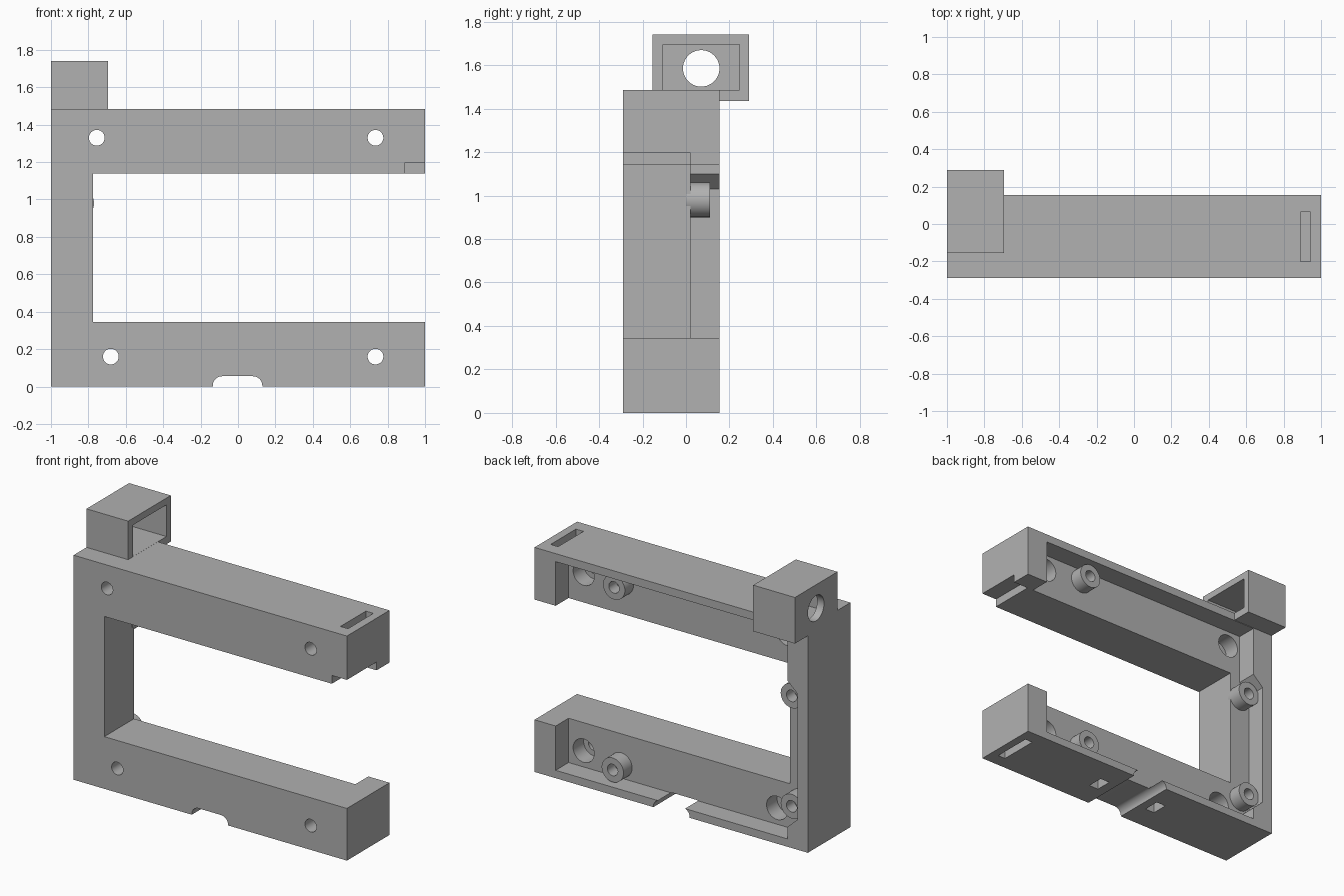
import bpy, bmesh
from math import sin, cos, pi

if "Cube" in bpy.data.objects:
    bpy.data.objects.remove(bpy.data.objects["Cube"])

grey = bpy.data.materials.new("plain grey")
grey.use_nodes = True
grey.diffuse_color = (0.44, 0.44, 0.44, 1)
grey.node_tree.nodes["Principled BSDF"].inputs["Base Color"].default_value = grey.diffuse_color


def prism(name, outline, start, end, axis="y"):
    """Extrude an outline along y (points are x, z) or along x (points are y, z)."""
    def place(p, d):
        return (p[0], d, p[1]) if axis == "y" else (d, p[0], p[1])
    bm = bmesh.new()
    near = [bm.verts.new(place(p, start)) for p in outline]
    far = [bm.verts.new(place(p, end)) for p in outline]
    bm.faces.new(near)
    bm.faces.new(far)
    for i in range(len(near)):
        j = (i + 1) % len(near)
        bm.faces.new((near[i], near[j], far[j], far[i]))
    bmesh.ops.recalc_face_normals(bm, faces=bm.faces)
    mesh = bpy.data.meshes.new(name)
    bm.to_mesh(mesh)
    bm.free()
    mesh.materials.append(grey)
    obj = bpy.data.objects.new(name, mesh)
    bpy.context.collection.objects.link(obj)
    return obj


def arc(x, z, r, a=0, b=2 * pi, steps=40, closed=False):
    n = steps - 1 if closed else steps
    return [(x + r * cos(a + (b - a) * i / n), z + r * sin(a + (b - a) * i / n))
            for i in range(steps)]


def box(name, x0, x1, y0, y1, z0, z1):
    return prism(name, [(x0, z0), (x1, z0), (x1, z1), (x0, z1)], y0, y1)


def combine(target, tool, operation="DIFFERENCE"):
    tool.hide_render = True
    mod = target.modifiers.new("shape", "BOOLEAN")
    mod.operation = operation
    mod.solver = "EXACT"
    mod.object = tool
    bpy.context.view_layer.objects.active = target
    bpy.ops.object.modifier_apply(modifier=mod.name)
    bpy.data.objects.remove(tool)


def smooth(obj):
    bpy.ops.object.select_all(action="DESELECT")
    obj.select_set(True)
    bpy.context.view_layer.objects.active = obj
    bpy.ops.object.shade_smooth_by_angle(angle=pi / 6)


FRONT, PANEL, BACK, TOP = -0.29, 0.02, 0.155, 1.485

# C-shaped frame with the square socket on its upper corner
frame = prism("frame", [(-1, 0), (1, 0), (1, 0.345), (-0.775, 0.345), (-0.775, 1.14),
                        (1, 1.14), (1, TOP), (-1, TOP)], FRONT, BACK)
combine(frame, box("socket", -1, -0.695, -0.155, 0.29, 1.435, 1.74), "UNION")
combine(frame, box("socket_hollow", -0.95, -0.6, -0.105, 0.245, TOP + 0.0005, 1.695))
combine(frame, prism("socket_hole", arc(0.07, 1.585, 0.084), -1.1, -0.9, "x"))

# rear recess, wider beside the upright
combine(frame, prism("recess", [(0.845, 0.052), (-0.85, 0.052), (-0.85, 0.13), (-0.925, 0.2),
                                (-0.925, 1.03), (-0.85, 1.1), (-0.85, 1.432), (0.845, 1.432)],
                     PANEL, 0.2))

# notch under the upper tip and rounded cable notch in the base
combine(frame, box("tip_notch", 0.89, 1.1, -0.4, PANEL, 1.0, 1.195))
cable = ([(0.13, -0.1)] + arc(0.08, 0.005, 0.05, 0, pi / 2, 10, True)
         + arc(-0.085, 0.005, 0.05, pi / 2, pi, 10, True) + [(-0.135, -0.1)])
combine(frame, prism("cable_notch", cable, -0.4, 0.3))

# strap slots in the top and base
for z0, z1 in ((TOP - 0.1, 1.6), (-0.1, 0.1)):
    combine(frame, box("end_slot", 0.89, 0.945, -0.2, 0.065, z0, z1))
for x in (-0.23, 0.23):
    combine(frame, box("base_slot", x - 0.035, x + 0.035, -0.12, -0.01, -0.1, 0.1))

# screw holes with rear counterbores
for x, z in ((-0.755, 1.33), (0.735, 1.33), (-0.68, 0.16), (0.735, 0.16)):
    combine(frame, prism("screw_hole", arc(x, z, 0.042), -0.4, 0.1))
    combine(frame, prism("counterbore", arc(x, z, 0.077), -0.09, 0.15))
smooth(frame)

# hollow standoffs inside the recess
for x, z in ((0.45, 1.35), (0.46, 0.14), (-0.85, 0.98), (-0.85, 0.25)):
    standoff = prism("standoff", arc(x, z, 0.08), 0.0, 0.11)
    combine(standoff, prism("standoff_hole", arc(x, z, 0.038), 0.03, 0.2))
    smooth(standoff)
